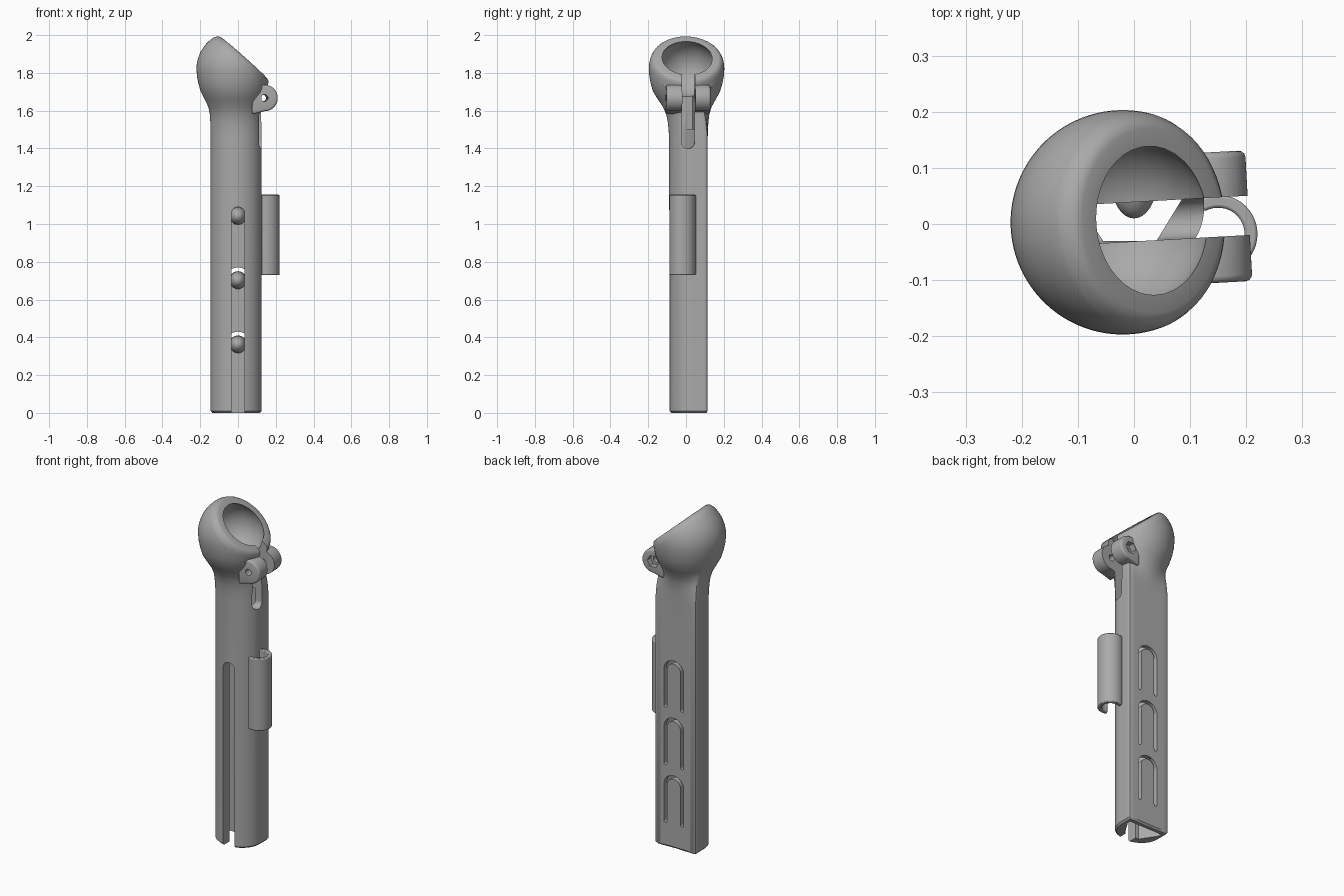
import bpy, bmesh
from math import sin, cos, pi, radians
from mathutils import Matrix, Vector

cube = bpy.data.objects.get("Cube")
if cube:
    bpy.data.objects.remove(cube, do_unlink=True)

grey = bpy.data.materials.new("plain grey")
grey.use_nodes = True
colour = (0.4, 0.4, 0.4, 1)
grey.diffuse_color = colour
grey.node_tree.nodes["Principled BSDF"].inputs["Base Color"].default_value = colour


def finish(bm, name):
    bmesh.ops.recalc_face_normals(bm, faces=bm.faces)
    mesh = bpy.data.meshes.new(name)
    bm.to_mesh(mesh)
    bm.free()
    mesh.materials.append(grey)
    ob = bpy.data.objects.new(name, mesh)
    bpy.context.collection.objects.link(ob)
    return ob


def loft(rings, name, closed=False):
    """Skin equal rings of points and cap the two ends."""
    bm = bmesh.new()
    vs = [[bm.verts.new(p) for p in ring] for ring in rings]
    n = len(vs[0])
    for a, b in zip(vs, vs[1:]):
        for i in range(n):
            j = (i + 1) % n
            bm.faces.new((a[i], a[j], b[j], b[i]))
    bm.faces.new(vs[0])
    bm.faces.new(vs[-1])
    return finish(bm, name)


def prism_z(pts, z0, z1, name):
    return loft([[(x, y, z) for x, y in pts] for z in (z0, z1)], name)


def prism_y(pts, y0, y1, name):
    return loft([[(x, y, z) for x, z in pts] for y in (y0, y1)], name)


def arc(cx, cy, r, a0, a1, n=16):
    return [(cx + r * cos(radians(a0 + (a1 - a0) * i / n)),
             cy + r * sin(radians(a0 + (a1 - a0) * i / n))) for i in range(n + 1)]


def ball(centre, scale, name):
    bm = bmesh.new()
    bmesh.ops.create_uvsphere(bm, u_segments=48, v_segments=32, radius=1)
    bm.transform(Matrix.Translation(centre) @ Matrix.Diagonal((*scale, 1)))
    return finish(bm, name)


def combine(target, other, op="DIFFERENCE"):
    other.hide_render = True
    mod = target.modifiers.new(other.name, "BOOLEAN")
    mod.operation, mod.object, mod.solver = op, other, "EXACT"
    bpy.context.view_layer.update()
    mesh = bpy.data.meshes.new_from_object(
        target.evaluated_get(bpy.context.evaluated_depsgraph_get()))
    target.modifiers.clear()
    target.data = mesh
    bpy.data.objects.remove(other, do_unlink=True)


# Body: D-shaped tube flowing into a ball-shaped head
SIDES = 96
HEAD = Vector((-0.02, 0.003, 1.82))
R = 0.2


def section(z, r, w, inset=0.0):
    ring = []
    for i in range(SIDES):
        a = 2 * pi * (i + 0.5) / SIDES
        c, s = cos(a), sin(a)
        p, depth = (18, 0.085) if s > 0 else (2, 0.12)
        d = (abs(c / 0.135) ** p + abs(s / depth) ** p) ** (-1 / p) - inset
        tube = Vector((-0.01 + d * c, 0.03 + d * s, z))
        head = Vector((HEAD.x + r * c, HEAD.y + r * s, z))
        ring.append(tube.lerp(head, w))
    return ring


rings = [section(0, R, 0, 0.01), section(0.01, R, 0), section(1.46, R, 0)]
for z, r, w in [(1.5, 0.137, 0.05), (1.54, 0.135, 0.16), (1.58, 0.136, 0.35),
                (1.62, 0.145, 0.62), (1.66, 0.161, 0.87), (1.7, 0.177, 1),
                (1.74, 0.189, 1), (1.78, 0.197, 1)]:
    rings.append(section(z, r, w))
for k in range(0, 87, 6):
    rings.append(section(HEAD.z + R * sin(radians(k)), R * cos(radians(k)), 1))
body = loft(rings, "handle_body")

# Slanted rim of the head, with a rounded outer edge
rim = [(0.001, 0.078), (0.165, 0.078), (0.177, 0.074), (0.186, 0.065),
       (0.193, 0.05), (0.205, 0.02), (0.23, 0.02), (0.23, 0.3), (0.001, 0.3)]
rim_cut = loft([[(r * cos(2 * pi * i / 64), r * sin(2 * pi * i / 64), h)
                 for i in range(64)] for r, h in rim], "rim_cutter")
tilt = Matrix.Rotation(radians(3.5), 4, "Z") @ Matrix.Rotation(radians(41.7), 4, "Y")
rim_cut.data.transform(Matrix.Translation(HEAD) @ tilt)
combine(body, rim_cut)

# Clamp lugs beside the slit
turn = Matrix.Rotation(radians(3.2), 4, "Z")
LUG = (0.135, 1.667)


def turned(ob):
    ob.data.transform(turn)
    return ob


lug_shape = arc(*LUG, 0.07, -90, 90, 32) + [(0.07, 1.737), (0.07, 1.58)]
lugs = turned(prism_y(lug_shape, -0.113, 0.12, "lugs"))
bevel = lugs.modifiers.new("soft", "BEVEL")
bevel.width, bevel.segments, bevel.limit_method = 0.012, 3, "ANGLE"
combine(body, lugs, "UNION")

# Bowl, tube interior, clamp slit, bolt hole and nut recess
combine(body, ball(HEAD, (0.154,) * 3, "bowl_cutter"))
inside = [(-0.12, 0.086), (0.1, 0.086), (0.1, 0.068), (0.04, -0.03),
          (-0.055, -0.03), (-0.12, 0.068)]
combine(body, prism_z(inside, -0.1, 1.5, "interior_cutter"))
slit = [(y, z) for y, z in arc(0.004, 1.435, 0.035, 180, 360)] + [(0.039, 1.85), (-0.031, 1.85)]
combine(body, turned(loft([[(x, y, z) for y, z in slit] for x in (-0.068, 0.4)],
                          "slit_cutter")))
combine(body, turned(prism_y(arc(*LUG, 0.018, 0, 345, 23), -0.3, 0.3, "bolt_cutter")))
combine(body, turned(prism_y(arc(*LUG, 0.036, 0, 300, 5), 0.085, 0.3, "nut_cutter")))

# Long front slot, open at the bottom
slot = arc(0, 1.055, 0.035, 0, 180) + [(-0.035, -0.1), (0.035, -0.1)]
combine(body, prism_y(slot, -0.3, 0.02, "front_slot_cutter"))

# Three spring tongues in the back, each with a rounded catch inside
for k in range(3):
    top = 1.11 - 0.34 * k
    mid, low = top - 0.065, top - 0.28
    u_cut = (arc(0, mid, 0.065, 0, 180) + arc(-0.055, low, 0.01, 180, 360, 6)
             + arc(0, mid, 0.045, 180, 0) + arc(0.055, low, 0.01, 180, 360, 6))
    combine(body, prism_y(u_cut, 0.05, 0.2, "tongue_cutter"))
    catch = ball((0, 0.085, top - 0.068), (0.043, 0.075, 0.046), "catch")
    for v in catch.data.vertices:
        v.co.y = min(v.co.y, 0.1)
    combine(body, catch, "UNION")

# Open side clip
clip = prism_z(arc(0.15, -0.018, 0.07, 122, -112, 40)
               + arc(0.15, -0.018, 0.047, -112, 122, 40), 0.73, 1.155, "side_clip")
bevel = clip.modifiers.new("soft", "BEVEL")
bevel.width, bevel.segments, bevel.limit_method = 0.006, 2, "ANGLE"

bpy.ops.object.select_all(action="DESELECT")
for ob in (body, clip):
    ob.select_set(True)
bpy.context.view_layer.objects.active = body
bpy.ops.object.shade_smooth_by_angle(angle=radians(32))
